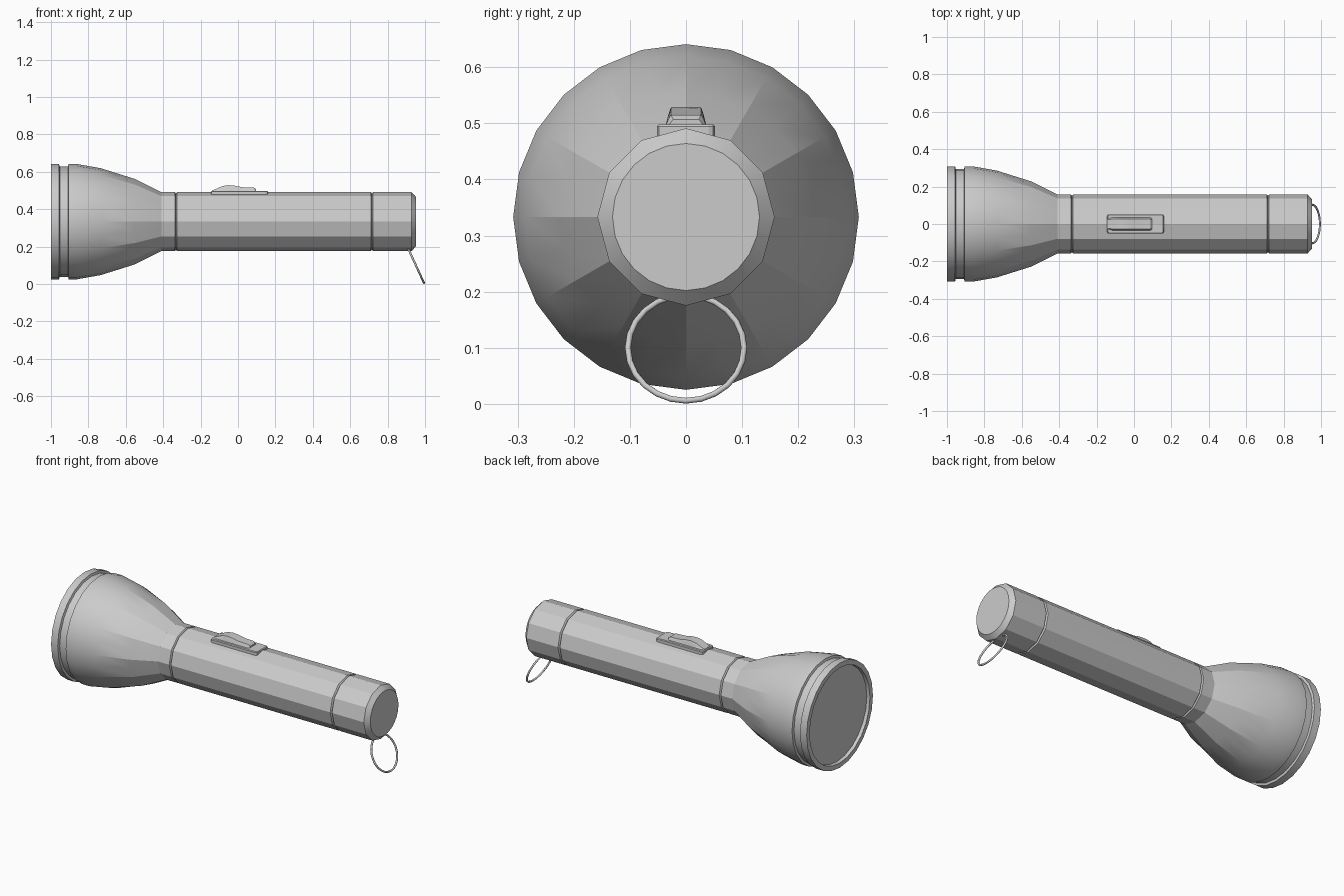
import bpy, bmesh, math

if "Cube" in bpy.data.objects:
    bpy.data.objects.remove(bpy.data.objects["Cube"])

AXIS_Z = 0.333
SEG = 24


def finish(name, bm, angle=None):
    bmesh.ops.recalc_face_normals(bm, faces=bm.faces)
    mesh = bpy.data.meshes.new(name)
    bm.to_mesh(mesh)
    bm.free()
    ob = bpy.data.objects.new(name, mesh)
    bpy.context.collection.objects.link(ob)
    if angle:
        bpy.ops.object.select_all(action='DESELECT')
        ob.select_set(True)
        bpy.context.view_layer.objects.active = ob
        bpy.ops.object.shade_smooth_by_angle(angle=math.radians(angle))
    return ob


def lathe(name, profile, cap_end=False, angle=20):
    """Rings along x of (x, radius, sides); 12-sided rings keep odd points on the flats."""
    bm = bmesh.new()
    rings = []
    for x, r, sides in profile:
        ring = []
        for k in range(SEG):
            a = 2 * math.pi * k / SEG
            rr = r * math.cos(math.pi / 12) if sides == 12 and k % 2 else r
            ring.append(bm.verts.new((x, rr * math.cos(a), AXIS_Z + rr * math.sin(a))))
        rings.append(ring)
    for a, b in zip(rings, rings[1:]):
        for k in range(SEG):
            j = (k + 1) % SEG
            bm.faces.new((a[k], a[j], b[j], b[k]))
    if cap_end:
        bm.faces.new(rings[-1])
    return finish(name, bm, angle)


# Flared head with front rim, groove and 24-to-12-sided neck
lathe("head", [
    (-0.982, 0.277, 24), (-1.0, 0.28, 24), (-1.0, 0.308, 24), (-0.957, 0.308, 24),
    (-0.953, 0.295, 24), (-0.909, 0.295, 24), (-0.905, 0.308, 24), (-0.86, 0.308, 24),
    (-0.735, 0.286, 24), (-0.55, 0.228, 12), (-0.41, 0.158, 12),
    (-0.337, 0.158, 12), (-0.332, 0.150, 12)])

# Flat lens just behind the rim
bm = bmesh.new()
ring = [bm.verts.new((-0.982, 0.277 * math.cos(2 * math.pi * k / SEG),
                      AXIS_Z + 0.277 * math.sin(2 * math.pi * k / SEG))) for k in range(SEG)]
lens_face = bm.faces.new(reversed(ring))
finish("lens", bm)

# Twelve-sided barrel
lathe("barrel", [(-0.332, 0.150, 12), (-0.326, 0.158, 12),
                 (0.710, 0.158, 12), (0.716, 0.150, 12)])

# Tail cap with chamfered end
lathe("tail_cap", [(0.716, 0.150, 12), (0.722, 0.158, 12), (0.928, 0.158, 12),
                   (0.952, 0.131, 24)], cap_end=True)

# Switch plate
bm = bmesh.new()
bmesh.ops.create_cube(bm, size=1)
for v in bm.verts:
    v.co = (0.008 + v.co.x * 0.304, v.co.y * 0.104, 0.469 + v.co.z * 0.058)
upright = [e for e in bm.edges if abs(e.verts[0].co.z - e.verts[1].co.z) > 0.01]
bmesh.ops.bevel(bm, geom=upright, offset=0.012, segments=2, profile=0.5, affect='EDGES')
top = [e for e in bm.edges if all(v.co.z > 0.497 for v in e.verts)]
bmesh.ops.bevel(bm, geom=top, offset=0.004, segments=1, affect='EDGES')
finish("switch_plate", bm)

# Thumb slider: tapered section lofted along a humped profile
bm = bmesh.new()
sections = []
for x, z, s in [(-0.138, 0.500, 0.85), (-0.115, 0.509, 1), (-0.085, 0.523, 1),
                (-0.05, 0.528, 1), (-0.015, 0.525, 1), (0.025, 0.517, 1),
                (0.085, 0.515, 1), (0.096, 0.507, 0.85)]:
    half = [(0.037, 0.494), (0.031, 0.496 + (z - 0.496) * 0.65), (0.027, z)]
    loop = half + [(-y, h) for y, h in reversed(half)]
    sections.append([bm.verts.new((x, y * s, h)) for y, h in loop])
for a, b in zip(sections, sections[1:]):
    for k in range(6):
        j = (k + 1) % 6
        bm.faces.new((a[k], a[j], b[j], b[k]))
bm.faces.new(sections[0])
bm.faces.new(sections[-1])
finish("switch_slider", bm, 25)

# Hanging ring under the tail
bpy.ops.mesh.primitive_torus_add(
    major_radius=0.1035, minor_radius=0.0055, major_segments=24, minor_segments=8,
    location=(0.951, 0, 0.0997), rotation=(0, math.radians(65.4), 0))
bpy.context.object.name = "hanging_ring"
bpy.ops.object.shade_smooth_by_angle(angle=math.radians(50))
